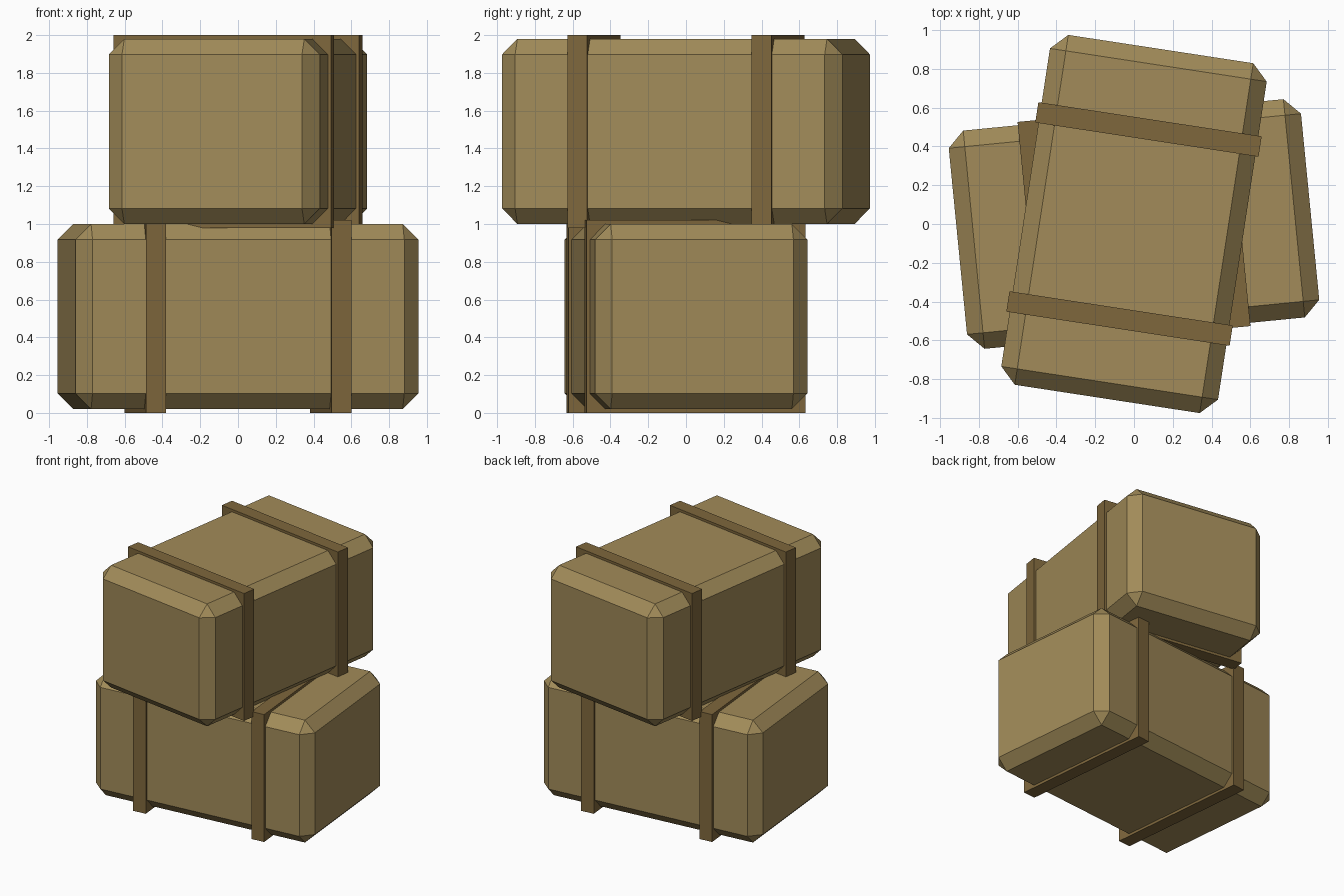
import bpy
from math import radians

if "Cube" in bpy.data.objects:
    bpy.data.objects.remove(bpy.data.objects["Cube"])


def material(name, color):
    mat = bpy.data.materials.new(name)
    mat.diffuse_color = (*color, 1)
    mat.use_nodes = True
    mat.node_tree.nodes["Principled BSDF"].inputs["Base Color"].default_value = mat.diffuse_color
    return mat


BALE = material("bale_cloth", (0.36, 0.26, 0.10))
STRAP = material("strap_leather", (0.21, 0.135, 0.045))


def box(name, size, loc, mat, parent, bevel=0):
    bpy.ops.mesh.primitive_cube_add(size=1)
    ob = bpy.context.object
    ob.name = name
    for v in ob.data.vertices:
        v.co = [c * s for c, s in zip(v.co, size)]
    ob.location = loc
    ob.parent = parent
    ob.data.materials.append(mat)
    if bevel:
        mod = ob.modifiers.new("chamfer", "BEVEL")
        mod.width = bevel
        mod.segments = 1
    return ob


def bale(prefix, base_z, angle):
    # pivot that turns and lifts the bale with its straps
    pivot = bpy.data.objects.new(prefix + "_pivot", None)
    bpy.context.collection.objects.link(pivot)
    pivot.location.z = base_z
    pivot.rotation_euler.z = radians(angle)
    # chamfered bale body
    box(prefix + "_bale", (1.824, 1.13, 0.98), (0, 0, 0.51), BALE, pivot, 0.083)
    # two straps around it
    for side, x in (("left", -0.493), ("right", 0.493)):
        box(f"{prefix}_{side}_strap", (0.106, 1.164, 1.02), (x, 0, 0.51), STRAP, pivot)


bale("lower", 0, 5.6)
bale("upper", 0.98, 81.3)
